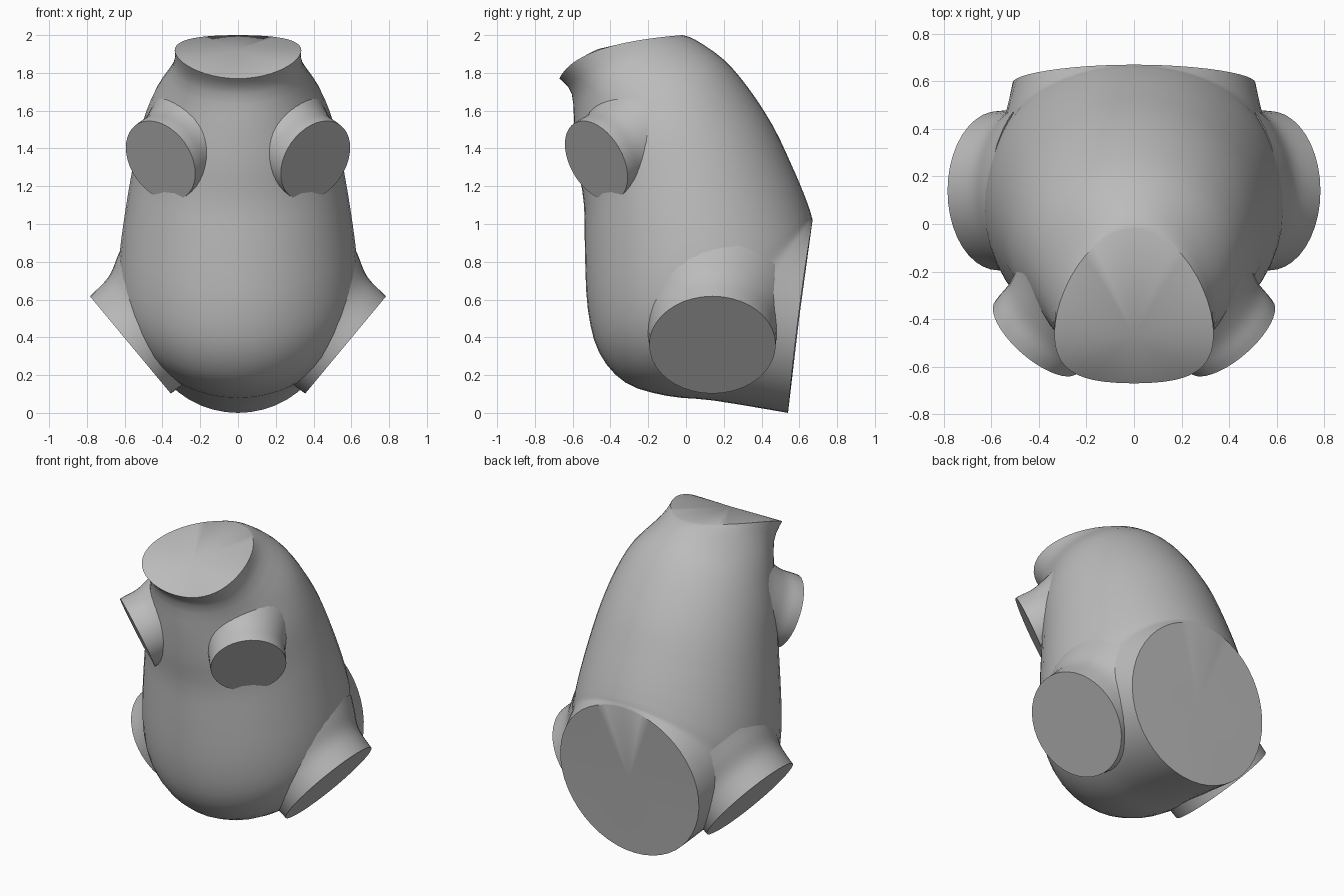
import bpy, bmesh, math
from mathutils import Vector

cube = bpy.data.objects.get("Cube")
if cube:
    bpy.data.objects.remove(cube, do_unlink=True)

# Single plain grey
grey = bpy.data.materials.new("plain grey")
grey.use_nodes = True
COLOUR = (0.5, 0.5, 0.5, 1)
grey.diffuse_color = COLOUR
grey.node_tree.nodes["Principled BSDF"].inputs["Base Color"].default_value = COLOUR


def loft(name, rings, start_tip=None, end_tip=None, mirror=False):
    """Skin closed rings of points; a tip closes an end with a fan."""
    bm = bmesh.new()
    loops = [[bm.verts.new(p) for p in ring] for ring in rings]
    n = len(loops[0])
    for a, b in zip(loops, loops[1:]):
        for i in range(n):
            j = (i + 1) % n
            bm.faces.new((a[i], a[j], b[j], b[i]))
    for loop, tip in ((loops[0], start_tip), (loops[-1], end_tip)):
        if tip is None:
            bm.faces.new(loop)
        else:
            t = bm.verts.new(tip)
            for i in range(n):
                bm.faces.new((loop[i], loop[(i + 1) % n], t))
    bmesh.ops.recalc_face_normals(bm, faces=bm.faces)
    mesh = bpy.data.meshes.new(name)
    bm.to_mesh(mesh)
    bm.free()
    mesh.materials.append(grey)
    obj = bpy.data.objects.new(name, mesh)
    bpy.context.collection.objects.link(obj)
    bpy.ops.object.select_all(action='DESELECT')
    obj.select_set(True)
    bpy.context.view_layer.objects.active = obj
    bpy.ops.object.shade_smooth_by_angle(angle=math.radians(42))
    if mirror:
        obj.modifiers.new("Mirror", 'MIRROR')
    return obj


def spline(rows, steps):
    """Catmull-Rom interpolation through rows of numbers."""
    out = []
    for i in range(len(rows) - 1):
        p0, p1 = rows[max(i - 1, 0)], rows[i]
        p2, p3 = rows[i + 1], rows[min(i + 2, len(rows) - 1)]
        for s in range(steps):
            t = s / steps
            out.append([0.5 * (2 * b + (c - a) * t + (2 * a - 5 * b + 4 * c - d) * t * t
                               + (3 * b - a - 3 * c + d) * t ** 3)
                        for a, b, c, d in zip(p0, p1, p2, p3)])
    out.append(list(rows[-1]))
    return out


# Torso sections from neck opening to tail opening:
# back y, back z, front y, front z, half width, side shift y, side shift z
SECTIONS = [
    (-0.02, 2.00, -0.67, 1.77, 0.335, -0.12, 0.035),
    (0.05, 1.975, -0.605, 1.69, 0.345, -0.08, 0.0),
    (0.20, 1.87, -0.59, 1.50, 0.44, 0, 0),
    (0.33, 1.72, -0.57, 1.30, 0.51, 0, 0),
    (0.46, 1.52, -0.54, 1.10, 0.555, 0, 0),
    (0.56, 1.31, -0.535, 0.85, 0.595, 0, 0),
    (0.62, 1.17, -0.52, 0.55, 0.625, 0, 0),
    (0.65, 1.09, -0.46, 0.32, 0.635, 0, 0),
    (0.66, 1.06, -0.32, 0.16, 0.62, 0, 0),
    (0.665, 1.04, -0.10, 0.09, 0.58, 0, 0),
    (0.668, 1.03, 0.15, 0.065, 0.55, 0, 0),
    (0.67, 1.02, 0.54, 0.0, 0.51, -0.01, 0),
]


def section(by, bz, fy, fz, w, sy, sz, n=48):
    pts = []
    for i in range(n):
        a = math.tau * i / n
        c, s = math.cos(a), math.sin(a)
        side = s * s
        pts.append((w * s,
                    (by + fy) / 2 + (by - fy) / 2 * c + sy * side,
                    (bz + fz) / 2 + (bz - fz) / 2 * c + sz * side))
    return pts


loft("torso", [section(*r) for r in spline(SECTIONS, 3)],
     start_tip=(0, -0.47, 1.925), end_tip=(0, 0.60, 0.51))


def stump(name, centre, normal, profile, n=40):
    """Flared limb stub; profile lists (depth behind the cut, radius)."""
    nrm = Vector(normal).normalized()
    up = (Vector((0, 0, 1)) - nrm * nrm.z).normalized()
    across = nrm.cross(up)
    rings = []
    for depth, r in spline(profile, 4):
        c = Vector(centre) - nrm * depth
        rings.append([c + r * (math.cos(math.tau * i / n) * up
                               + math.sin(math.tau * i / n) * across) for i in range(n)])
    loft(name, rings, mirror=True)


# Paired limb stubs with flat cut ends
stump("leg_stumps", (0.57, 0.14, 0.36), (0.77, 0, -0.64),
      [(0, 0.335), (0.14, 0.35), (0.25, 0.405), (0.32, 0.44)])
stump("arm_stumps", (0.41, -0.475, 1.335), (0.60, -0.69, -0.40),
      [(0, 0.23), (0.04, 0.232), (0.12, 0.235), (0.22, 0.265), (0.30, 0.30)])
